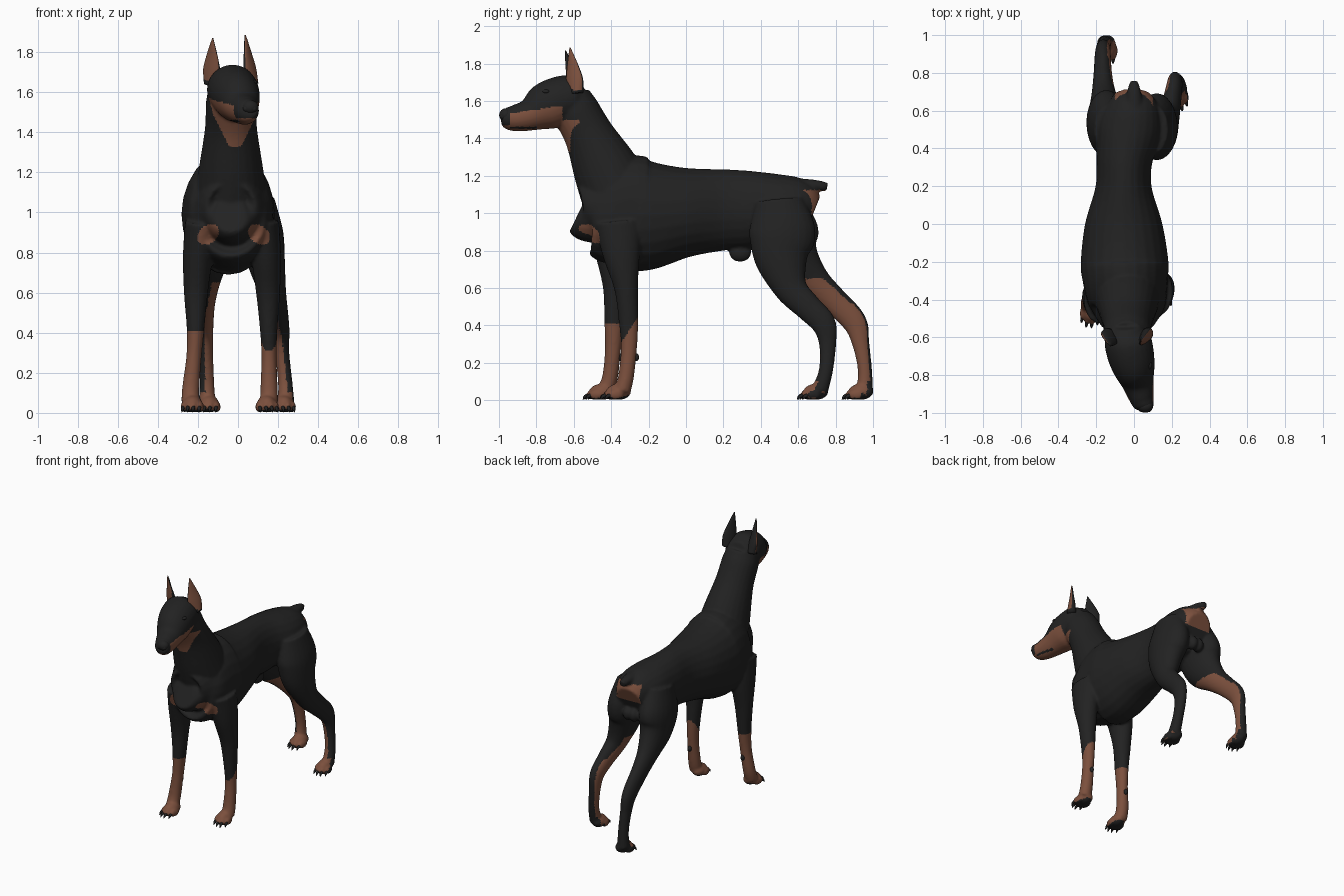
import bpy, bmesh
from math import cos, sin, pi
from mathutils import Vector, Matrix

cube = bpy.data.objects.get("Cube")
if cube:
    bpy.data.objects.remove(cube, do_unlink=True)


def material(name, colour):
    mat = bpy.data.materials.new(name)
    mat.use_nodes = True
    mat.diffuse_color = (*colour, 1)
    shader = next(n for n in mat.node_tree.nodes if n.type == 'BSDF_PRINCIPLED')
    shader.inputs["Base Color"].default_value = (*colour, 1)
    shader.inputs["Roughness"].default_value = 0.8
    return mat


BLACK = material("black coat", (.016, .016, .016))
TAN = material("rust tan", (.2, .08, .047))
EYE = material("eye black", (.007, .006, .006))


def loft(bm, rings, side=(1, 0, 0), sides=24, steps=6):
    """Skin a smooth path of (x, y, z, half width, half depth) ellipses."""
    pts = [Vector(r) for r in rings]
    ext = [pts[0] * 2 - pts[1]] + pts + [pts[-1] * 2 - pts[-2]]
    path = []
    for a, b, c, d in zip(ext, ext[1:], ext[2:], ext[3:]):
        for s in range(steps):
            t = s / steps
            path.append((b * 2 + (c - a) * t + (a * 2 - b * 5 + c * 4 - d) * t ** 2
                         + (b * 3 - a - c * 3 + d) * t ** 3) / 2)
    path.append(pts[-1])
    loops = []
    for i, p in enumerate(path):
        before, after = path[max(i - 1, 0)], path[min(i + 1, len(path) - 1)]
        tangent = (after - before).to_3d().normalized()
        u = Vector(side)
        u = (u - tangent * u.dot(tangent)).normalized()
        v = tangent.cross(u)
        angles = [2 * pi * k / sides for k in range(sides)]
        loops.append([bm.verts.new(p.to_3d() + u * cos(q) * p[3] + v * sin(q) * p[4])
                      for q in angles])
    for low, high in zip(loops, loops[1:]):
        for k in range(sides):
            j = (k + 1) % sides
            bm.faces.new((low[k], low[j], high[j], high[k]))
    bm.faces.new(loops[0])
    bm.faces.new(loops[-1])


def ball(bm, centre, scale, base=Matrix()):
    place = base @ Matrix.Translation(centre) @ Matrix.Diagonal((*scale, 1))
    bmesh.ops.create_uvsphere(bm, u_segments=20, v_segments=12, radius=1, matrix=place)


def finish(name, bm, mats, voxel=None):
    bmesh.ops.recalc_face_normals(bm, faces=bm.faces)
    mesh = bpy.data.meshes.new(name)
    bm.to_mesh(mesh)
    bm.free()
    obj = bpy.data.objects.new(name, mesh)
    bpy.context.collection.objects.link(obj)
    if voxel:
        # Fuse the overlapping forms into one smooth skin
        remesh = obj.modifiers.new("fuse", 'REMESH')
        remesh.mode = 'VOXEL'
        remesh.voxel_size = voxel
        relax = obj.modifiers.new("relax", 'SMOOTH')
        relax.factor = .5
        relax.iterations = 5
        graph = bpy.context.evaluated_depsgraph_get()
        graph.update()
        mesh = bpy.data.meshes.new_from_object(obj.evaluated_get(graph))
        obj.modifiers.clear()
        obj.data = mesh
        mesh.name = name
    mesh.materials.clear()
    for mat in mats:
        mesh.materials.append(mat)
    mesh.shade_smooth()
    return obj


def paint(obj, rule):
    for face in obj.data.polygons:
        face.material_index = int(rule(face.center, face.normal))


body, claws = bmesh.new(), bmesh.new()

# Ribcage, waist and rump
loft(body, [(-.035, -.575, 1.0, .07, .09), (-.035, -.55, .99, .12, .14),
            (-.035, -.5, 1.0, .165, .2), (-.035, -.42, .99, .205, .26),
            (-.045, -.3, 1.0, .225, .31), (-.05, -.2, .99, .232, .295),
            (-.055, 0, 1.005, .205, .24), (-.055, .2, 1.018, .148, .217),
            (-.05, .35, 1.02, .15, .207), (-.025, .5, 1.03, .17, .18),
            (-.01, .6, 1.03, .15, .155), (-.01, .68, 1.0, .1, .1)])
# Neck
loft(body, [(-.035, -.34, 1.03, .19, .2), (-.035, -.43, 1.235, .158, .175),
            (-.035, -.52, 1.42, .13, .133), (-.035, -.59, 1.55, .125, .125),
            (-.035, -.62, 1.62, .11, .11)])
# Skull and muzzle
loft(body, [(-.04, -.54, 1.64, .075, .07), (-.035, -.6, 1.62, .12, .12),
            (-.02, -.68, 1.6, .125, .13), (0, -.76, 1.565, .112, .125),
            (.02, -.84, 1.525, .086, .086), (.04, -.92, 1.508, .066, .07),
            (.055, -.965, 1.51, .052, .055), (.058, -.985, 1.512, .035, .035)])
# Docked tail and underside details
loft(body, [(-.01, .52, 1.14, .06, .055), (0, .62, 1.15, .046, .036),
            (0, .7, 1.147, .037, .03), (0, .755, 1.14, .022, .024)])
ball(body, (-.04, .29, .79), (.035, .06, .05))
for x in (-.03, .02):
    ball(body, (x, .645, .88), (.035, .045, .05))

# Limbs: centre lines per leg, thickness shared by each pair
FRONT = [(.085, .13), (.075, .1), (.06, .064), (.044, .052), (.038, .043), (.043, .042), (.045, .045)]
HIND = [(.08, .13), (.105, .178), (.095, .145), (.066, .09), (.05, .073), (.042, .066),
        (.036, .046), (.036, .038), (.042, .045)]
LEGS = [
    (FRONT, [(.12, -.36, .95), (.14, -.345, .78), (.15, -.32, .6), (.153, -.307, .42),
             (.155, -.305, .28), (.155, -.32, .13), (.155, -.34, .05)]),
    (FRONT, [(-.18, -.4, .95), (-.2, -.385, .78), (-.21, -.38, .6), (-.212, -.385, .42),
             (-.22, -.39, .28), (-.235, -.405, .13), (-.238, -.43, .05)]),
    (HIND, [(.1, .5, 1.07), (.12, .515, .9), (.14, .51, .76), (.175, .56, .6), (.2, .65, .5),
            (.215, .735, .41), (.22, .757, .3), (.235, .748, .16), (.24, .715, .05)]),
    (HIND, [(-.13, .5, 1.07), (-.145, .53, .9), (-.15, .57, .77), (-.16, .68, .64), (-.165, .785, .54),
            (-.165, .9, .42), (-.16, .935, .3), (-.155, .957, .16), (-.155, .955, .05)])]


def paw(tip, turn):
    base = Matrix.Translation(tip) @ Matrix.Rotation(turn, 4, 'Z')
    ball(body, (0, .085, .045), (.047, .068, .043), base)
    for i in (-1.5, -.5, .5, 1.5):
        back = (abs(i) - .5) * .02
        ball(body, (i * .027, .045 + back, .03), (.018, .043, .028), base)
        nail = [(i * .027, .02 + back, .03, .01, .01), (i * .028, -.002 + back, .02, .008, .009),
                (i * .029, -.014 + back, .004, .002, .002)]
        loft(claws, [(*(base @ Vector(r[:3])), *r[3:]) for r in nail], sides=8, steps=3)


for sizes, line in LEGS:
    loft(body, [(*p, *s) for p, s in zip(line, sizes)])
    x, y, z = line[-1]
    paw((x, y - .105, 0), .15 if x > 0 else -.15)
    if sizes is FRONT:
        # Pad behind the wrist
        wx, wy, wz = line[-3]
        ball(claws, (wx, wy + .04, wz - .05), (.014, .014, .02))


def coat(c, n):
    x, y, z = c
    inward = -n.x if x > 0 else n.x
    if z < .03 and n.z < -.6:
        return False                                        # pads
    if z < .7 and y < -.2:                                  # forelegs
        return z < (.38 + 1.5 * (y + .3) if x > 0 else .41)
    if z < .65 and y > .4:                                  # inner hind legs
        if z < .1:
            return n.y < .35 and inward > -.85
        return inward - .6 * n.y > (.35 if z < .52 else .6)
    if y > .6 and .99 < z < 1.125:                          # under the tail
        return abs(x) < .1 and n.y > .1
    if y < -.4 and .8 < z < 1:                              # chest spots
        return any(((x - sx) / .055) ** 2 + ((z - .89 - .3 * (x - sx) * (1 if sx < 0 else -1)) / .048) ** 2 < 1
                   for sx in (-.15, .105))
    if y < -.66 and 1.42 < z < 1.572:                       # cheeks and muzzle
        lips = abs(z - 1.457) < .005 and -.94 < y < -.8
        front = y > -.94 or z < 1.47
        return front and not lips and n.z < .55 and z < 1.572 + .15 * (y + .68)
    if y < -.57 and 1.33 < z < 1.5:                         # throat
        return abs(x + .015) < .03 + .5 * (z - 1.33) and n.y < -.1
    return False


paint(finish("body", body, [BLACK, TAN], voxel=.009), coat)
finish("claws_and_pads", claws, [BLACK])

# Nose with nostrils pads
nose = bmesh.new()
ball(nose, (.06, -.963, 1.525), (.042, .036, .036))
for x in (.04, .078):
    ball(nose, (x, -.975, 1.518), (.018, .02, .018))
finish("nose", nose, [BLACK])

# Eyes under dark brows
eyes, brows = bmesh.new(), bmesh.new()
for x, y in ((-.064, -.775), (.074, -.755)):
    ball(eyes, (x, y, 1.632), (.02, .02, .015))
    ball(brows, (x * .9, y + .008, 1.65), (.03, .025, .013))
finish("eyes", eyes, [EYE])
finish("brows", brows, [BLACK])

# Cropped upright ears, tan on the open side
EARS = {"left_ear": ((.068, -.585), (.036, -.62, 1.885), (.5, .86, 0), (.86, -.5, 0)),
        "right_ear": ((-.133, -.585), (-.126, -.645, 1.87), (.8, -.6, 0), (-.6, -.8, 0))}
for name, (root, tip, side, opening) in EARS.items():
    ear = bmesh.new()
    rings = []
    for t, w, d in ((0, .04, .032), (.3, .05, .024), (.6, .034, .014), (.85, .015, .008), (1, .003, .003)):
        spot = Vector((*root, 1.64)).lerp(Vector(tip), t)
        rings.append((*spot, w, d))
    loft(ear, rings, side=side)
    face_dir = Vector(opening)
    paint(finish(name, ear, [BLACK, TAN]),
          lambda c, n: n.dot(face_dir) > .3 and c.z > 1.66)
